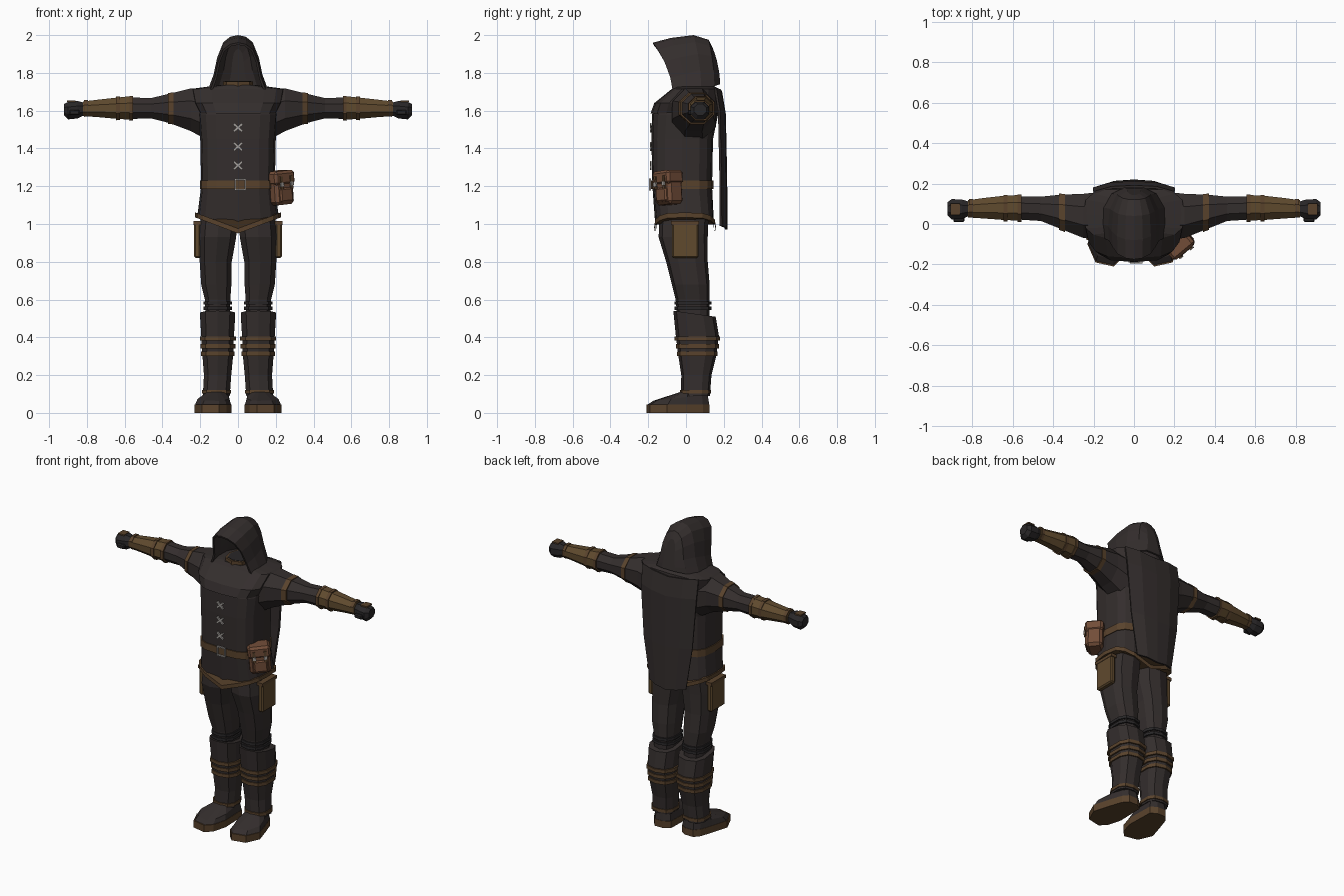
import bpy, bmesh
from math import sin, cos, pi, radians
from mathutils import Vector, Matrix

if "Cube" in bpy.data.objects:
    bpy.data.objects.remove(bpy.data.objects["Cube"])


def make_material(name, rgb):
    mat = bpy.data.materials.new(name)
    mat.use_nodes = True
    color = (*rgb, 1)
    mat.diffuse_color = color
    shader = mat.node_tree.nodes["Principled BSDF"]
    shader.inputs["Base Color"].default_value = color
    shader.inputs["Roughness"].default_value = 0.9
    return mat


CLOTH = make_material("dark cloth", (.034, .027, .026))
GLOVE = make_material("black leather", (.022, .02, .021))
STRAP = make_material("brown strap", (.1, .055, .025))
GUARD = make_material("tan leather", (.115, .068, .027))
POUCH = make_material("red brown leather", (.17, .075, .04))
METAL = make_material("grey metal", (.36, .34, .32))
SIDES = (("left", 1), ("right", -1))


def finish(bm, name, mat):
    bmesh.ops.recalc_face_normals(bm, faces=bm.faces)
    mesh = bpy.data.meshes.new(name)
    bm.to_mesh(mesh)
    bm.free()
    obj = bpy.data.objects.new(name, mesh)
    bpy.context.scene.collection.objects.link(obj)
    mesh.materials.append(mat)
    return obj


def skin(name, rows, mat, closed=True, caps=(True, True)):
    """Join rows of points with quads, optionally closing each row and the ends."""
    bm = bmesh.new()
    grid = [[bm.verts.new(p) for p in row] for row in rows]
    count = len(grid[0])
    for low, high in zip(grid, grid[1:]):
        for i in range(count if closed else count - 1):
            j = (i + 1) % count
            bm.faces.new((low[i], low[j], high[j], high[i]))
    for wanted, row in zip(caps, (grid[0], grid[-1])):
        if wanted:
            bm.faces.new(row)
    return finish(bm, name, mat)


def ring(z, cx, cy, rx, ry, n=10, square=.75, tilt=None):
    """Rounded-square horizontal cross-section; tilt shifts points in height."""
    pts = []
    for i in range(n):
        a = 2 * pi * i / n - pi / 2
        c, s = cos(a), sin(a)
        u = abs(c) ** square * (1 if c > 0 else -1) if abs(c) > 1e-6 else 0
        v = abs(s) ** square * (1 if s > 0 else -1) if abs(s) > 1e-6 else 0
        pts.append(Vector((cx + rx * u, cy + ry * v, z + (tilt(u, v) if tilt else 0))))
    return pts


def flip(rows, side):
    return [[Vector((p.x * side, p.y, p.z)) for p in row] for row in rows]


def band(name, z, height, shape, mat, side=1, **options):
    rows = [ring(z - height / 2, *shape, **options), ring(z + height / 2, *shape, **options)]
    return skin(name, flip(rows, side), mat)


def box(name, size, matrix, mat, bevel=0):
    bm = bmesh.new()
    bmesh.ops.create_cube(bm, size=1)
    bmesh.ops.scale(bm, vec=size, verts=bm.verts)
    if bevel:
        bmesh.ops.bevel(bm, geom=bm.edges[:], offset=bevel, segments=1, affect='EDGES')
    bm.transform(matrix)
    return finish(bm, name, mat)


def at(x, y, z):
    return Matrix.Translation((x, y, z))


def solidify(obj, thickness, offset=-1):
    mod = obj.modifiers.new("thickness", 'SOLIDIFY')
    mod.thickness = thickness
    mod.offset = offset


# Tunic with a hem that dips to a point at front and back
def hem_tilt(u, v):
    return .085 * abs(u)


TRUNK = dict(n=16, square=.6)
tunic = [ring(.96, 0, -.005, .215, .155, tilt=hem_tilt, **TRUNK)]
for section in ((1.2, 0, -.02, .195, .158), (1.45, 0, -.02, .2, .163),
                (1.58, 0, -.005, .21, .175), (1.66, 0, .015, .2, .15), (1.72, 0, .035, .12, .1)):
    tunic.append(ring(*section, **TRUNK))
skin("tunic", tunic, CLOTH)
band("hem_trim", .963, .026, (0, -.005, .227, .165), STRAP, tilt=hem_tilt, **TRUNK)
band("belt", 1.207, .046, (0, -.02, .202, .165), STRAP, **TRUNK)

# Shoulder mantle and collar
mantle = [ring(*s, **TRUNK) for s in (
    (1.585, 0, 0, .205, .188), (1.64, 0, .01, .235, .178),
    (1.715, 0, .05, .25, .125), (1.735, 0, .04, .1, .1))]
skin("mantle", mantle, CLOTH)
band("collar", 1.74, .03, (0, .025, .08, .09), STRAP, n=8)
band("neck_opening", 1.742, .03, (0, .025, .068, .078), GLOVE, n=8)

# Cape hanging down the back
cape_rows = []
for z, half, y in ((1.7, .2, .185), (1.58, .2, .205), (1.25, .175, .212), (.97, .13, .214)):
    cape_rows.append([Vector((half * u, y - .03 * abs(u) ** 3, z + .02 * abs(u)))
                      for u in (-1, -.55, 0, .55, 1)])
solidify(skin("cape", cape_rows, CLOTH, closed=False, caps=(False, False)), .012, 0)

# Open hood built from arches running front to back
ARCH = ((0, 1), (.15, .9), (.35, .77), (.65, .66), (.87, .5), (.97, .26))
hood_rows = []
for y_top, z_top, y_low, z_low, width in (
        (-.175, 1.96, -.07, 1.675, .16), (-.08, 1.985, 0, 1.69, .167),
        (.04, 2, .08, 1.715, .155), (.12, 1.975, .15, 1.73, .11), (.142, 1.93, .18, 1.74, .05)):
    half_arch = [Vector((width * w, y_low + (y_top - y_low) * u ** 2,
                         z_low + (z_top - z_low) * u)) for u, w in ARCH]
    crown = [Vector((0, y_top, z_top))]
    hood_rows.append(half_arch + crown + flip([half_arch], -1)[0][::-1])
solidify(skin("hood", hood_rows, CLOTH, closed=False, caps=(False, True)), .012)


# Arms run sideways: sections are x, y centre, z centre, y radius, z radius
def arm_part(name, side, sections, mat, n=8):
    rows = [[Vector((x * side, cy + ry * cos(a), cz + rz * sin(a)))
             for a in [2 * pi * (i + .5) / n for i in range(n)]]
            for x, cy, cz, ry, rz in sections]
    return skin(name, rows, mat)


for label, side in SIDES:
    arm_part(label + "_sleeve", side, (
        (.15, .04, 1.575, .13, .15), (.25, .04, 1.605, .118, .122),
        (.36, .06, 1.612, .092, .085), (.46, .075, 1.613, .065, .058),
        (.58, .08, 1.613, .062, .062)), CLOTH)
    arm_part(label + "_sleeve_band", side, (
        (.342, .055, 1.612, .102, .092), (.37, .06, 1.612, .097, .088)), STRAP)
    arm_part(label + "_bracer", side, (
        (.56, .08, 1.615, .068, .068), (.63, .08, 1.613, .066, .062),
        (.74, .078, 1.612, .055, .05), (.82, .075, 1.61, .046, .042)), GUARD)
    for name, x, r in (("elbow", .565, .073), ("upper", .635, .07), ("wrist", .805, .05)):
        arm_part(f"{label}_{name}_bracer_strap", side, (
            (x - .01, .078, 1.613, r, r - .002), (x + .01, .078, 1.612, r, r - .002)), STRAP)
    arm_part(label + "_fist", side, (
        (.81, .075, 1.61, .036, .034), (.85, .073, 1.605, .052, .05),
        (.9, .073, 1.6, .054, .05), (.922, .075, 1.605, .035, .032)), GLOVE)
    box(label + "_thumb", (.055, .025, .028), at(.865 * side, .022, 1.59), GLOVE, .006)
    box(label + "_knuckle_plate", (.045, .055, .008), at(.883 * side, .073, 1.65), STRAP)

# Legs, boots and feet
FOOT = ((.04, .1), (.08, .125), (.14, .125), (.17, .09), (.2, 0),
        (.23, -.1), (.19, -.19), (.1, -.21), (.06, -.17), (.035, -.08))
ANKLE = Vector((.115, .05, 0))
for label, side in SIDES:
    trouser = [ring(*s) for s in (
        (.5, .108, .04, .065, .085), (.6, .108, .035, .07, .09), (.68, .115, .025, .083, .1),
        (.8, .118, .005, .088, .11), (.93, .108, -.015, .102, .13), (1.05, .1, -.01, .1, .13))]
    skin(label + "_trouser_leg", flip(trouser, side), CLOTH)
    for name, z in (("upper", .582), ("lower", .553)):
        band(f"{label}_{name}_knee_strap", z, .018, (.108, .037, .078, .097), GLOVE, side)
    boot = [ring(*s) for s in (
        (.09, .115, .05, .074, .076), (.2, .108, .055, .075, .08),
        (.3, .107, .06, .084, .1), (.41, .108, .06, .09, .114))]
    boot.append(ring(.525, .108, .045, .097, .112, tilt=lambda u, v: -.016 * v))
    skin(label + "_boot", flip(boot, side), CLOTH)
    for i in range(3):
        band(f"{label}_shin_strap_{i + 1}", .313 + .04 * i, .022,
             (.107, .06, .093 + .003 * i, .108 + .006 * i), STRAP, side)
    band(label + "_ankle_strap", .112, .02, (.114, .05, .08, .083), STRAP, side)

    outline = [Vector((x, y, 0)) for x, y in FOOT]
    sole = [outline, [p + Vector((0, 0, .045)) for p in outline]]
    skin(label + "_sole", flip(sole, side), STRAP)
    upper = [[ANKLE + (p - ANKLE) * .97 + Vector((0, 0, .045)) for p in outline]]
    upper.append([ANKLE + (p - ANKLE) * .86 + Vector((0, 0, .064 + .1 * max(0, p.y + .2)))
                  for p in outline])
    upper.append([ANKLE + (p - ANKLE).normalized() * .076 + Vector((0, 0, .112)) for p in outline])
    skin(label + "_foot", flip(upper, side), CLOTH)

    # Thigh guard on the outer side
    box(label + "_thigh_guard", (.035, .14, .19), at(.215 * side, -.005, .915), GUARD, .008)
    box(label + "_thigh_guard_trim", (.04, .15, .02), at(.215 * side, -.005, 1.005), STRAP)

# Chest lacing and belt buckle
for i in range(3):
    for name, turn in (("rising", 1), ("falling", -1)):
        box(f"{name}_lace_{i + 1}", (.06, .009, .012),
            at(0, -.186, 1.31 + .1 * i) @ Matrix.Rotation(radians(42 * turn), 4, 'Y'), METAL)
for name, x, z, w, h in (("top", .012, 1.238, .062, .008), ("bottom", .012, 1.182, .062, .008),
                         ("inner", -.015, 1.21, .008, .06), ("outer", .039, 1.21, .008, .06)):
    box(name + "_buckle_bar", (w, .01, h), at(x, -.19, z), METAL)

# Belt pouch, turned outward
hang = (at(.22, -.092, 1.19) @ Matrix.Rotation(radians(40), 4, 'Z')
        @ Matrix.Rotation(radians(-5), 4, 'Y'))
box("pouch_body", (.128, .1, .175), hang, POUCH, .016)
box("pouch_flap", (.138, .112, .075), hang @ at(0, -.002, .055), POUCH, .014)
box("pouch_pocket", (.085, .02, .075), hang @ at(0, -.05, -.035), POUCH, .008)
for name, x in (("left", .034), ("right", -.034)):
    box(name + "_pouch_strap", (.016, .008, .07), hang @ at(x, -.06, .03), STRAP)
    box(name + "_pouch_buckle", (.022, .008, .02), hang @ at(x, -.064, .022), METAL)
